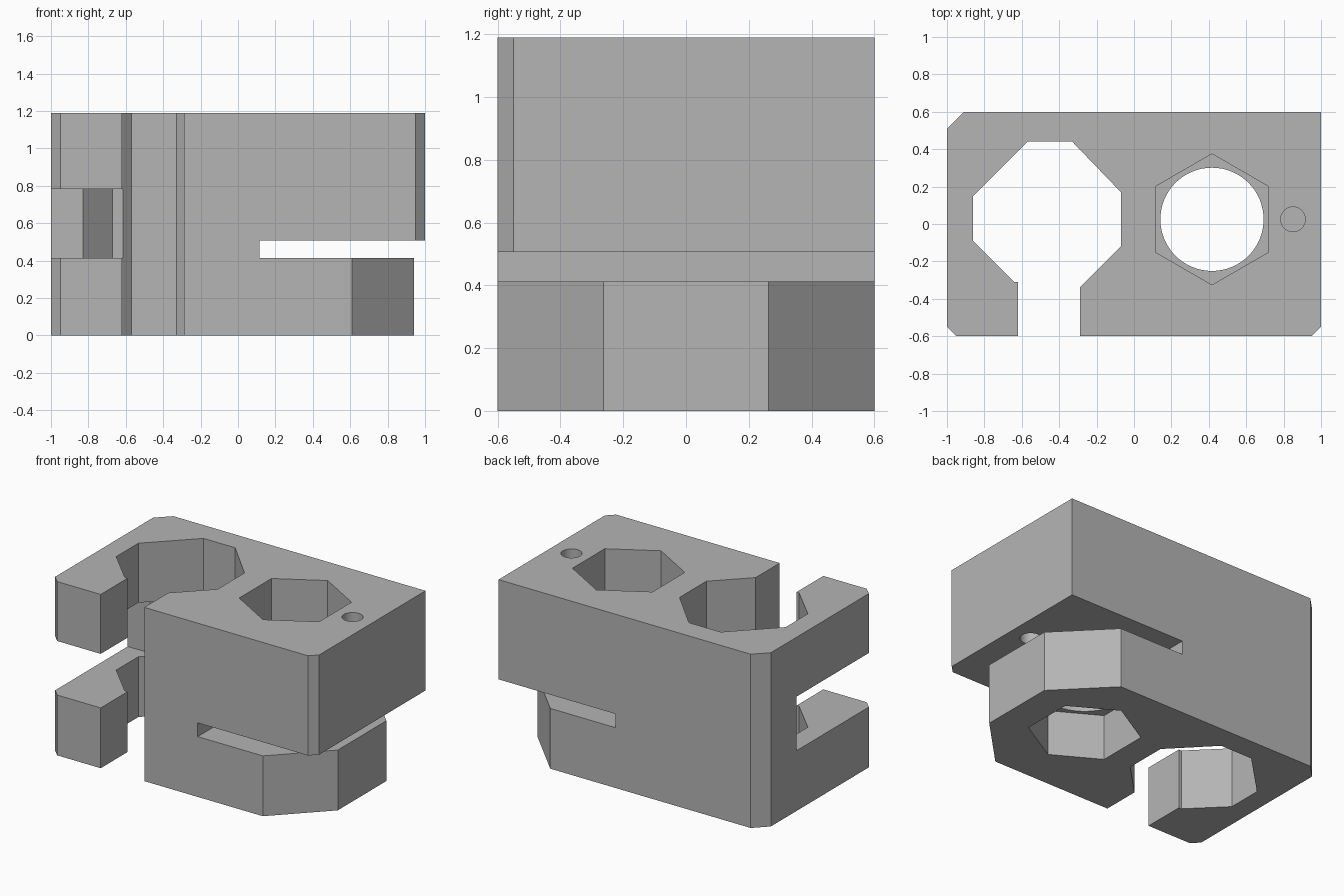
import bpy, bmesh
from math import cos, sin, pi
from mathutils import Matrix, Vector

cube = bpy.data.objects.get("Cube")
if cube:
    bpy.data.objects.remove(cube, do_unlink=True)

HEIGHT = 1.19

grey = bpy.data.materials.new("plain grey")
grey.use_nodes = True
grey.diffuse_color = (0.46, 0.46, 0.46, 1)
grey.node_tree.nodes["Principled BSDF"].inputs["Base Color"].default_value = grey.diffuse_color


def prism(name, outline, low, high, turn=None):
    """Extrude a flat outline from low to high, optionally turned."""
    bm = bmesh.new()
    base = bm.faces.new([bm.verts.new((x, y, low)) for x, y in outline])
    top = bmesh.ops.extrude_face_region(bm, geom=[base])["geom"]
    bmesh.ops.translate(bm, vec=(0, 0, high - low),
                        verts=[v for v in top if isinstance(v, bmesh.types.BMVert)])
    if turn:
        bm.transform(turn)
    bmesh.ops.recalc_face_normals(bm, faces=bm.faces)
    mesh = bpy.data.meshes.new(name)
    bm.to_mesh(mesh)
    bm.free()
    mesh.materials.append(grey)
    obj = bpy.data.objects.new(name, mesh)
    bpy.context.collection.objects.link(obj)
    return obj


def ring(cx, cy, radius, sides):
    return [(cx + radius * sin(2 * pi * i / sides), cy + radius * cos(2 * pi * i / sides))
            for i in range(sides)]


def box(x0, x1, y0, y1):
    return [(x0, y0), (x1, y0), (x1, y1), (x0, y1)]


# Body with chamfered corners and an open octagonal bearing bore
outline = [(-1, 0.51), (-0.91, 0.6), (1, 0.6), (1, -0.55), (0.95, -0.6),
           (-0.29, -0.6), (-0.29, -0.34), (-0.07, -0.12), (-0.07, 0.17),
           (-0.33, 0.44), (-0.57, 0.44), (-0.86, 0.15), (-0.86, -0.09),
           (-0.64, -0.31), (-0.62, -0.31), (-0.62, -0.6), (-0.95, -0.6), (-1, -0.55)]
body = prism("clamp_body", outline, 0, HEIGHT)

nut = (0.417, 0.025)
cutters = [
    # Flexible tongue: slot above it and cut corners around it
    prism("tongue_slot", box(0.115, 1.2, -0.8, 0.8), 0.413, 0.507),
    prism("tongue_trim", [(0.51, -0.7), (0.94, -0.263), (0.94, 0.263),
                          (0.51, 0.7), (1.2, 0.7), (1.2, -0.7)], -0.1, 0.46),
    # Gap between the two clamp jaws
    prism("jaw_gap", [(-1.2, -0.8), (-0.5, -0.8), (-0.5, 0.395), (-0.67, 0.395),
                      (-0.83, 0.235), (-1.2, 0.235)], 0.413, 0.783),
    # Nut pockets, rod hole and small guide hole
    prism("upper_nut_pocket", ring(*nut, 0.35, 6), 0.7, HEIGHT + 0.1),
    prism("lower_nut_pocket", ring(*nut, 0.35, 6), -0.1, 0.31),
    prism("rod_hole", ring(*nut, 0.276, 64), -0.2, HEIGHT + 0.2),
    prism("guide_hole", ring(0.85, 0.025, 0.066, 32), 0.45, HEIGHT + 0.2),
]
# Clamp screw holes running across the jaws
for z in (0.205, 0.985):
    turn = Matrix.Translation((0, -0.44, z)) @ Matrix.Rotation(pi / 2, 4, "Y")
    cutters.append(prism("screw_hole", ring(0, 0, 0.095, 40), -1.2, 0.05, turn))

for cutter in cutters:
    cutter.hide_render = True
    mod = body.modifiers.new(cutter.name, "BOOLEAN")
    mod.operation = "DIFFERENCE"
    mod.solver = "EXACT"
    mod.object = cutter

# Bake the cuts and drop the cutters
graph = bpy.context.evaluated_depsgraph_get()
graph.update()
result = bpy.data.meshes.new_from_object(body.evaluated_get(graph))
body.modifiers.clear()
body.data = result
for cutter in cutters:
    bpy.data.objects.remove(cutter, do_unlink=True)

# Smooth round holes, crisp edges elsewhere
bpy.ops.object.select_all(action="DESELECT")
body.select_set(True)
bpy.context.view_layer.objects.active = body
bpy.ops.object.shade_smooth_by_angle(angle=pi / 8)
